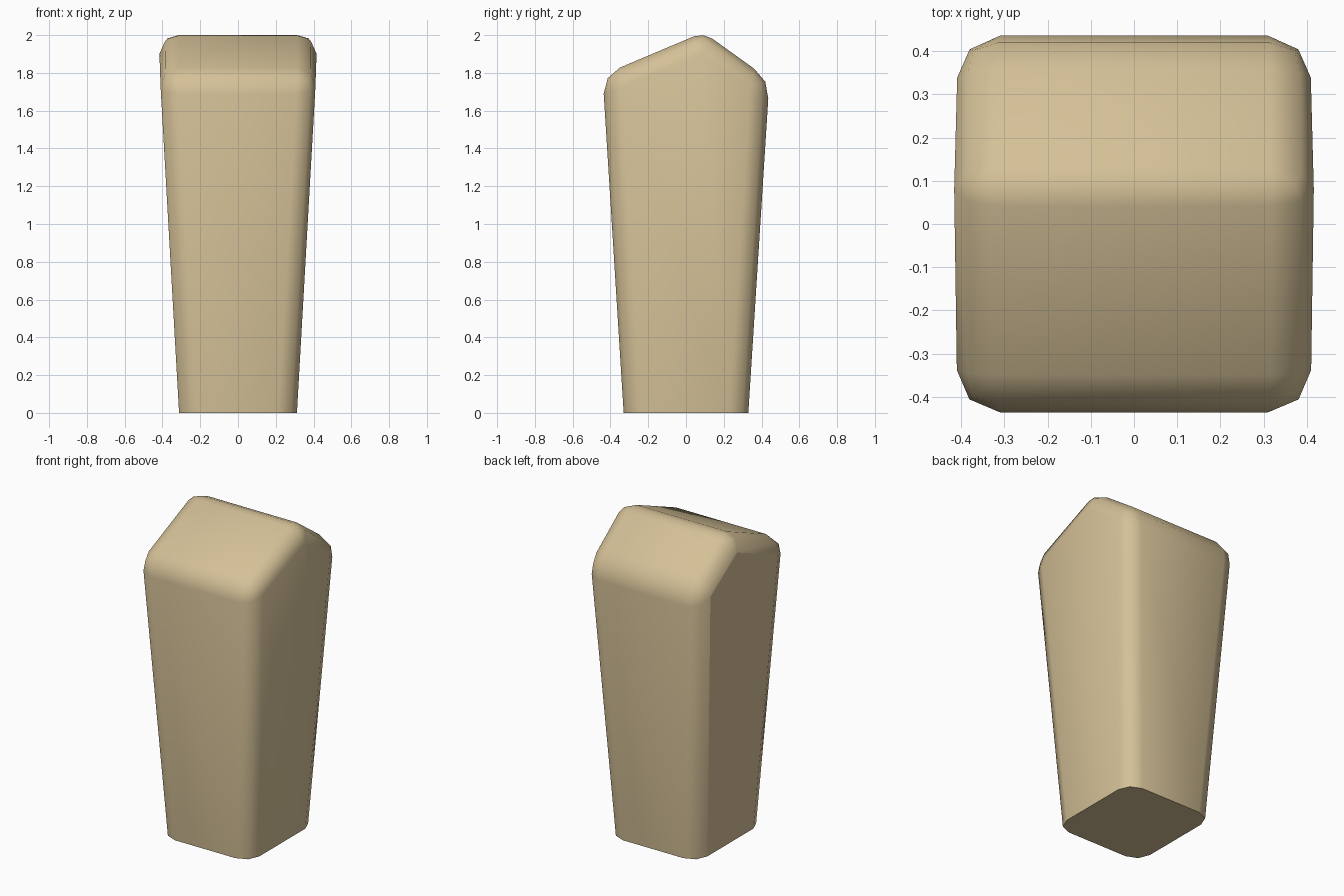
import bpy, bmesh, math

if "Cube" in bpy.data.objects:
    bpy.data.objects.remove(bpy.data.objects["Cube"])

# Gabled side profile (y, z), with the half width in x at each point
profile = [(-0.33, 0.0, 0.312), (0.33, 0.0, 0.312), (0.442, 1.764, 0.416),
           (0.0925, 2.015, 0.416), (-0.442, 1.789, 0.416)]

# Tapered block: two profile ends joined by walls
bm = bmesh.new()
right = [bm.verts.new((w, y, z)) for y, z, w in profile]
left = [bm.verts.new((-w, y, z)) for y, z, w in profile]
bm.faces.new(right)
bm.faces.new(left[::-1])
n = len(profile)
for i in range(n):
    j = (i + 1) % n
    bm.faces.new((right[j], right[i], left[i], left[j]))
bmesh.ops.recalc_face_normals(bm, faces=bm.faces)

# Bevel weights: flat base stays sharp, ridge is tighter than the rest
weight = bm.edges.layers.float.new("bevel_weight_edge")
for e in bm.edges:
    zs = [v.co.z for v in e.verts]
    e[weight] = 0.0 if max(zs) < 0.01 else 0.55 if min(zs) > 2.0 else 1.0

mesh = bpy.data.meshes.new("tapered_block")
bm.to_mesh(mesh)
bm.free()
block = bpy.data.objects.new("tapered_block", mesh)
bpy.context.collection.objects.link(block)
bpy.context.view_layer.objects.active = block
block.select_set(True)

# Rounded edges
bev = block.modifiers.new("rounding", 'BEVEL')
bev.limit_method = 'WEIGHT'
bev.width = 0.1
bev.segments = 2
bpy.ops.object.modifier_apply(modifier=bev.name)

# Smooth shading, with crisp borders on the base and the left side panel
bm = bmesh.new()
bm.from_mesh(mesh)
for f in bm.faces:
    f.smooth = True
panel = max((f for f in bm.faces if f.normal.x < -0.9), key=lambda f: f.calc_area())
for e in bm.edges:
    if e.calc_face_angle(0) > math.radians(60) or panel in e.link_faces:
        e.smooth = False
bm.to_mesh(mesh)
bm.free()

# Tan finish
tan = bpy.data.materials.new("tan")
tan.diffuse_color = (0.66, 0.53, 0.31, 1)
tan.use_nodes = True
tan.node_tree.nodes["Principled BSDF"].inputs["Base Color"].default_value = tan.diffuse_color
mesh.materials.append(tan)
